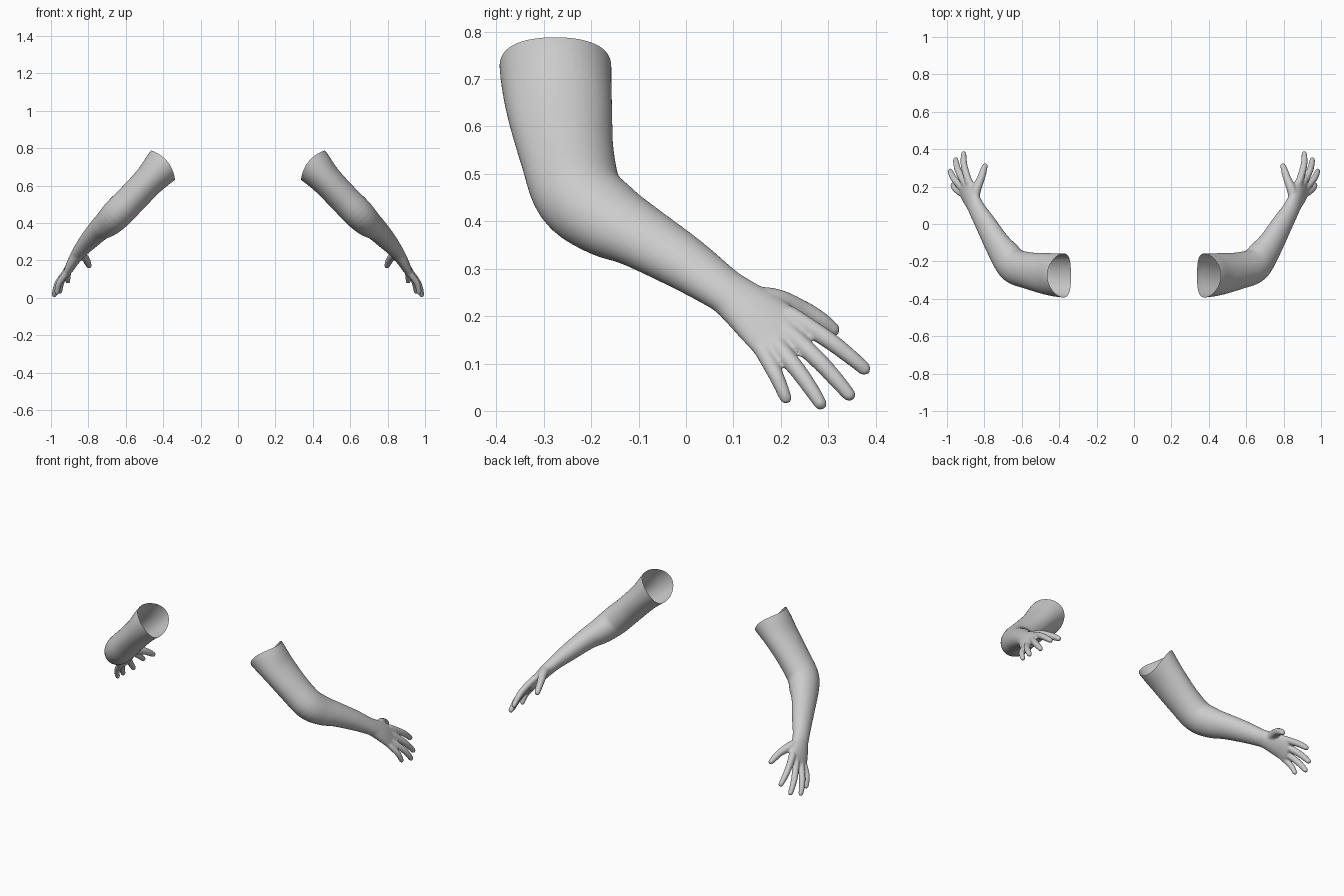
import bpy, bmesh, math
from mathutils import Vector

if "Cube" in bpy.data.objects:
    bpy.data.objects.remove(bpy.data.objects["Cube"])

ARM_N = Vector((0.75, 0, 0.66))     # outer side of the arm
HAND_N = Vector((0.85, 0, 0.52))    # back of the hand


def spline(pts, steps):
    """Catmull-Rom through tuples of (x, y, z, a, b)."""
    p = [pts[0]] + pts + [pts[-1]]
    out = []
    for i in range(1, len(p) - 2):
        for s in range(steps):
            t = s / steps
            out.append([0.5 * (2 * b + (c - a) * t + (2 * a - 5 * b + 4 * c - d) * t * t
                               + (3 * b - a - 3 * c + d) * t ** 3)
                        for a, b, c, d in zip(*p[i - 1:i + 3])])
    return out + [list(pts[-1])]


def loft(bm, pts, hint, steps=5, n=24, round_end=True):
    """Closed tube of elliptical rings: a along hint, b across it."""
    st = spline(pts, steps)
    cs = [Vector(s[:3]) for s in st]
    rings = []
    for i, s in enumerate(st):
        t = (cs[min(i + 1, len(cs) - 1)] - cs[max(i - 1, 0)]).normalized()
        rings.append((cs[i], t, s[3], s[4]))
    if round_end:
        c, t, a, b = rings[-1]
        for k in (20, 40, 60, 78):
            w = math.radians(k)
            rings.append((c + t * min(a, b) * math.sin(w), t, a * math.cos(w), b * math.cos(w)))
    loops = []
    for c, t, a, b in rings:
        u = (hint - t * hint.dot(t)).normalized()
        v = t.cross(u)
        loops.append([bm.verts.new(c + u * a * math.cos(2 * math.pi * k / n)
                                   + v * b * math.sin(2 * math.pi * k / n)) for k in range(n)])
    for r, q in zip(loops, loops[1:]):
        for k in range(n):
            j = (k + 1) % n
            bm.faces.new((r[k], r[j], q[j], q[k]))
    bm.faces.new(loops[0][::-1])
    bm.faces.new(loops[-1])


bm = bmesh.new()

# upper arm and forearm
loft(bm, [(.33, -.275, .78, .102, .118), (.398, -.275, .71, .101, .118),
          (.47, -.266, .632, .085, .111), (.56, -.25, .537, .082, .099),
          (.64, -.225, .455, .083, .094), (.69, -.165, .405, .075, .086),
          (.735, -.1, .37, .062, .073), (.79, -.005, .313, .052, .061),
          (.835, .07, .262, .041, .051), (.855, .11, .235, .036, .05)], ARM_N, n=40)

# palm
loft(bm, [(.825, .05, .275, .038, .048), (.848, .095, .245, .037, .05),
          (.877, .15, .202, .031, .062), (.9, .2, .158, .023, .07),
          (.906, .215, .145, .019, .068)], HAND_N, n=32)

# fingers: knuckle, tip, radius
for base, tip, r in [((.885, .235, .192), (.912, .386, .082), .0185),
                     ((.905, .222, .16), (.957, .352, .026), .0185),
                     ((.92, .195, .135), (.987, .29, .007), .0180),
                     ((.925, .165, .12), (.972, .215, .018), .0165)]:
    b, e = Vector(base), Vector(tip)
    e -= (e - b).normalized() * r * 0.7
    pts = []
    for f, bow, s in ((-.15, -.003, 1.05), (.1, .004, 1.05), (.5, .011, 1), (.8, .007, .9), (1, 0, .78)):
        pts.append((*(b.lerp(e, f) + HAND_N * bow), r * s, r * s))
    loft(bm, pts, HAND_N, n=16)

# thumb
loft(bm, [(.86, .11, .235, .026, .028), (.843, .185, .233, .026, .027),
          (.818, .245, .213, .021, .021), (.806, .282, .192, .019, .019),
          (.797, .31, .172, .015, .015)], HAND_N, n=16)

bmesh.ops.recalc_face_normals(bm, faces=bm.faces)
me = bpy.data.meshes.new("arm_base")
bm.to_mesh(me)
bm.free()
base = bpy.data.objects.new("arm_base", me)
bpy.context.collection.objects.link(base)

# blend the parts into one skin
rm = base.modifiers.new("Skin", 'REMESH')
rm.mode = 'VOXEL'
rm.voxel_size = 0.005
sm = base.modifiers.new("Smooth", 'SMOOTH')
sm.factor = 0.5
sm.iterations = 7
dg = bpy.context.evaluated_depsgraph_get()
skin = bpy.data.meshes.new_from_object(base.evaluated_get(dg))
bpy.data.objects.remove(base)

# open end at the shoulder, with front and back of the rim raised
rim, axis = Vector((.4, -.275, .709)), Vector((-.78, 0, .63))
for name, side in (("right_arm", 1), ("left_arm", -1)):
    bm = bmesh.new()
    bm.from_mesh(skin)
    bmesh.ops.bisect_plane(bm, geom=bm.verts[:] + bm.edges[:] + bm.faces[:],
                           plane_co=rim, plane_no=axis, clear_outer=True)
    for v in bm.verts:
        d = v.co - rim
        fall = max(0, 1 + d.dot(axis) / 0.15) ** 2
        v.co += axis * (0.03 * fall * min(1, (d.y / .118) ** 2))
        v.co.x *= side
    if side < 0:
        bmesh.ops.reverse_faces(bm, faces=bm.faces)
    for f in bm.faces:
        f.smooth = True
    mesh = bpy.data.meshes.new(name)
    bm.to_mesh(mesh)
    bm.free()
    bpy.context.collection.objects.link(bpy.data.objects.new(name, mesh))
